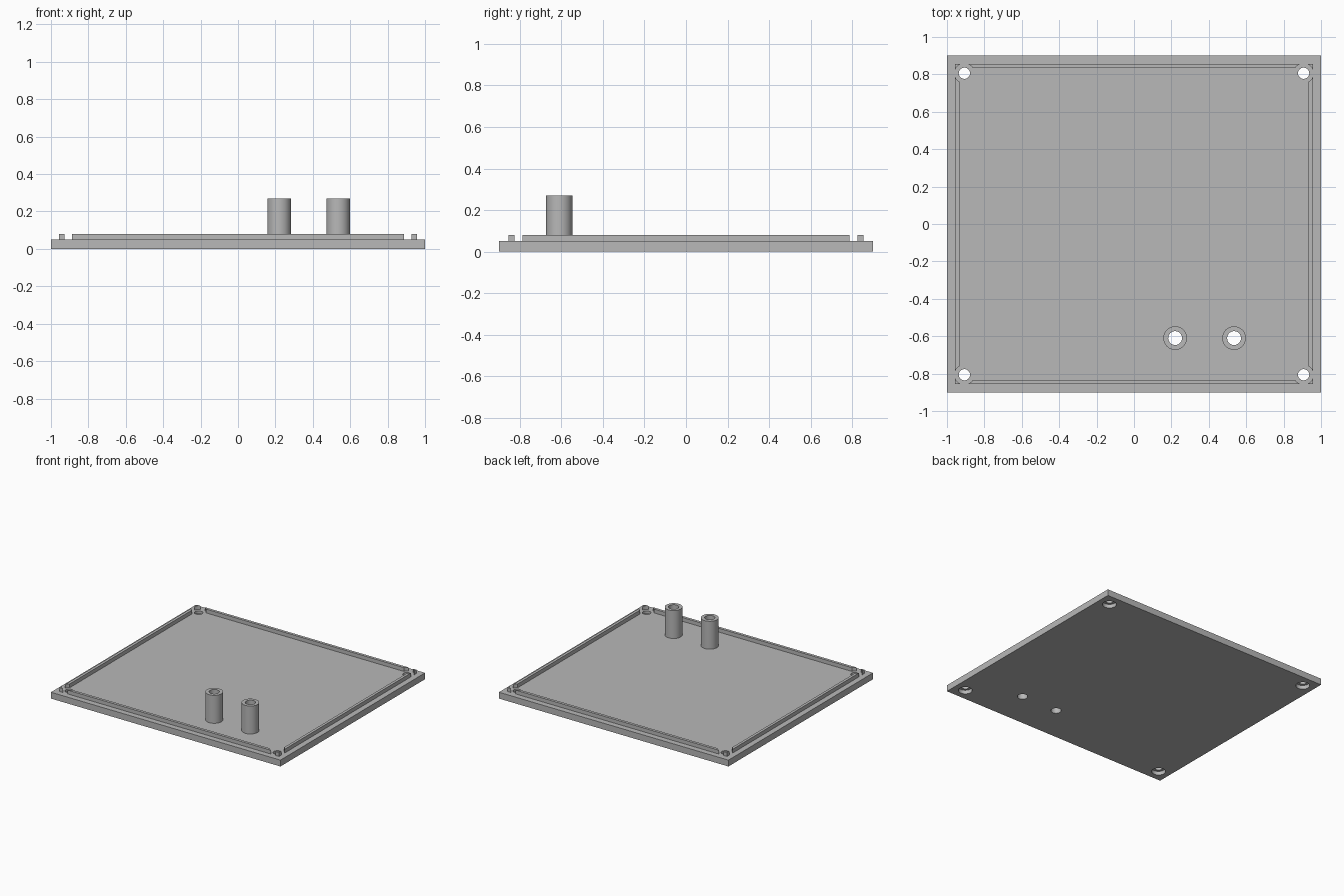
import bpy

cube = bpy.data.objects.get("Cube")
if cube:
    bpy.data.objects.remove(cube, do_unlink=True)

# Single plain grey plastic
grey = bpy.data.materials.new("plain grey")
grey.use_nodes = True
colour = (0.48, 0.48, 0.48, 1)
grey.diffuse_color = colour
grey.node_tree.nodes["Principled BSDF"].inputs["Base Color"].default_value = colour


def finish(name):
    ob = bpy.context.object
    ob.name = name
    ob.data.materials.append(grey)
    return ob


def box(name, half_x, half_y, low, high):
    bpy.ops.mesh.primitive_cube_add(size=2, location=(0, 0, (low + high) / 2))
    ob = finish(name)
    ob.scale = (half_x, half_y, (high - low) / 2)
    bpy.ops.object.transform_apply(location=True, rotation=False, scale=True)
    return ob


def cylinder(name, spot, radius, low, high):
    bpy.ops.mesh.primitive_cylinder_add(
        vertices=48, radius=radius, depth=high - low,
        location=(spot[0], spot[1], (low + high) / 2))
    return finish(name)


def cut(target, cutter):
    cutter.hide_render = True
    mod = target.modifiers.new("cut", 'BOOLEAN')
    mod.operation = 'DIFFERENCE'
    mod.solver = 'EXACT'
    mod.object = cutter
    bpy.context.view_layer.objects.active = target
    bpy.ops.object.modifier_apply(modifier=mod.name)
    bpy.data.objects.remove(cutter, do_unlink=True)


def smooth(ob):
    bpy.ops.object.select_all(action='DESELECT')
    ob.select_set(True)
    bpy.context.view_layer.objects.active = ob
    bpy.ops.object.shade_smooth_by_angle()


PLATE_TOP, RIM_TOP, POST_TOP = 0.05, 0.08, 0.27
BORE = 0.037
screws = [(sx * 0.907, sy * 0.806) for sx in (-1, 1) for sy in (-1, 1)]
posts = {"left_standoff": (0.535, -0.61), "right_standoff": (0.22, -0.61)}

# Lid plate and the locating rim on top of it
plate = box("lid_plate", 1, 0.9, 0, PLATE_TOP)
rim = box("locating_rim", 0.956, 0.855, PLATE_TOP, RIM_TOP)
cut(rim, box("rim_cutter", 0.934, 0.833, 0, 0.2))

# Screw holes, recessed from below, with clearance through the rim
for spot in screws:
    cut(plate, cylinder("hole_cutter", spot, 0.03, -0.1, 0.2))
    cut(plate, cylinder("recess_cutter", spot, 0.05, -0.1, 0.03))
    cut(rim, cylinder("clearance_cutter", spot, 0.053, 0, 0.2))

# Hollow standoffs, bored right through the plate
for name, spot in posts.items():
    post = cylinder(name, spot, 0.063, PLATE_TOP, POST_TOP)
    cut(post, cylinder("bore_cutter", spot, BORE, -0.1, 0.4))
    cut(plate, cylinder("bore_cutter", spot, BORE, -0.1, 0.4))
    smooth(post)

smooth(plate)
smooth(rim)
